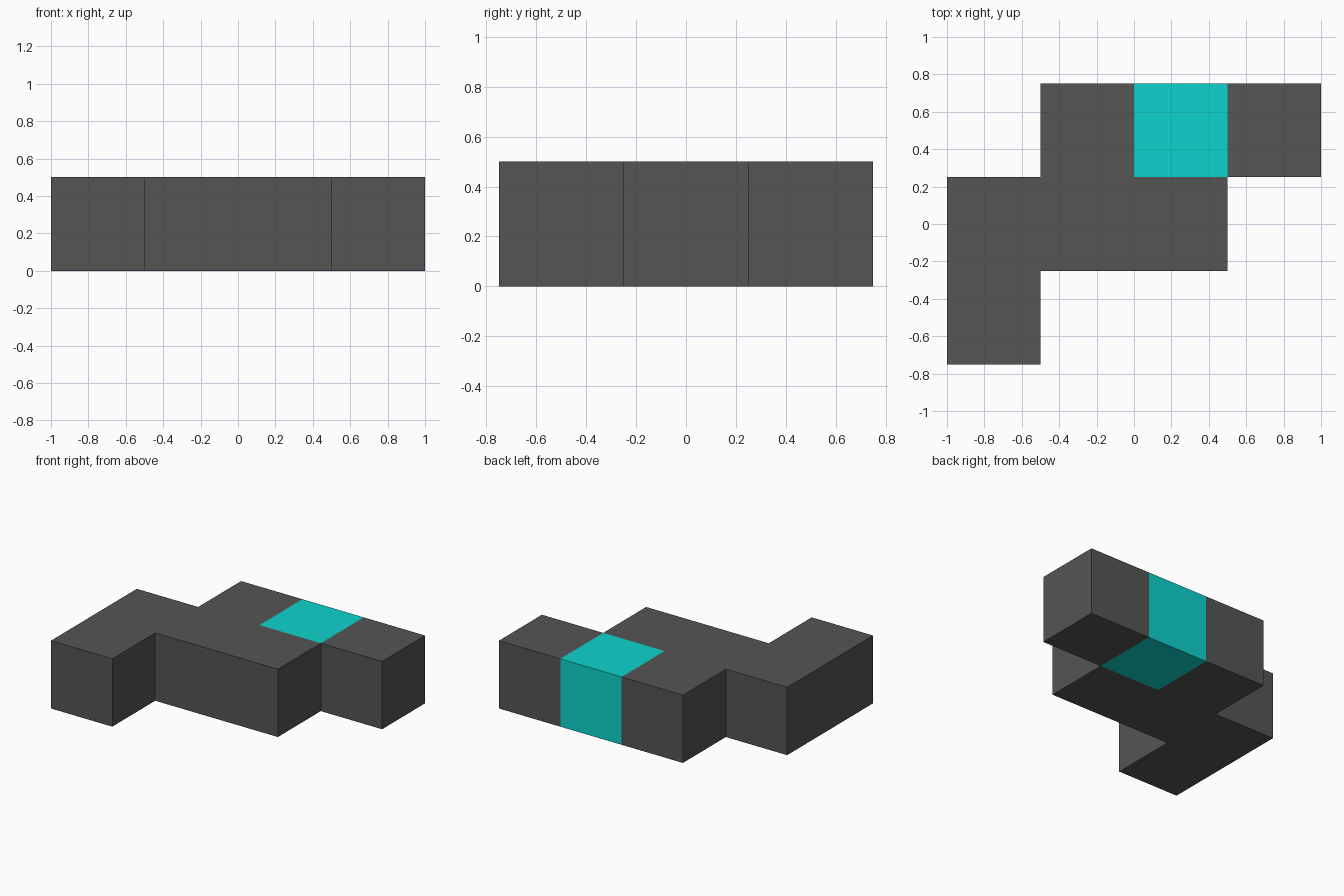
import bpy, bmesh

if "Cube" in bpy.data.objects:
    bpy.data.objects.remove(bpy.data.objects["Cube"])

SIZE = 0.5
# Occupied cells as (column, row), counted from the front left corner
CELLS = [(0, 0), (0, 1), (1, 1), (2, 1), (1, 2), (2, 2), (3, 2)]
ACCENT = (2, 2)


def material(name, rgb):
    mat = bpy.data.materials.new(name)
    mat.diffuse_color = (*rgb, 1.0)
    mat.use_nodes = True
    mat.node_tree.nodes["Principled BSDF"].inputs["Base Color"].default_value = mat.diffuse_color
    return mat


bm = bmesh.new()

# Flat footprint, one square per cell
for col, row in CELLS:
    x, y = -1 + col * SIZE, -0.75 + row * SIZE
    bm.faces.new([bm.verts.new((x + dx * SIZE, y + dy * SIZE, 0))
                  for dx, dy in ((0, 0), (1, 0), (1, 1), (0, 1))])
bmesh.ops.remove_doubles(bm, verts=bm.verts, dist=0.001)

# Raise the footprint into one solid, keeping the floor
raised = bmesh.ops.extrude_face_region(bm, geom=bm.faces[:], use_keep_orig=True)
top_verts = [v for v in raised["geom"] if isinstance(v, bmesh.types.BMVert)]
bmesh.ops.translate(bm, verts=top_verts, vec=(0, 0, SIZE))
bmesh.ops.recalc_face_normals(bm, faces=bm.faces)

# Turquoise for every outer face of the accent cell
for face in bm.faces:
    inside = face.calc_center_median() - face.normal * SIZE / 2
    cell = (int((inside.x + 1) // SIZE), int((inside.y + 0.75) // SIZE))
    face.material_index = 1 if cell == ACCENT else 0

mesh = bpy.data.meshes.new("stepped_block")
bm.to_mesh(mesh)
bm.free()
mesh.materials.append(material("dark grey", (0.09, 0.09, 0.09)))
mesh.materials.append(material("turquoise", (0.004, 0.65, 0.61)))
block = bpy.data.objects.new("stepped_block", mesh)
bpy.context.collection.objects.link(block)
